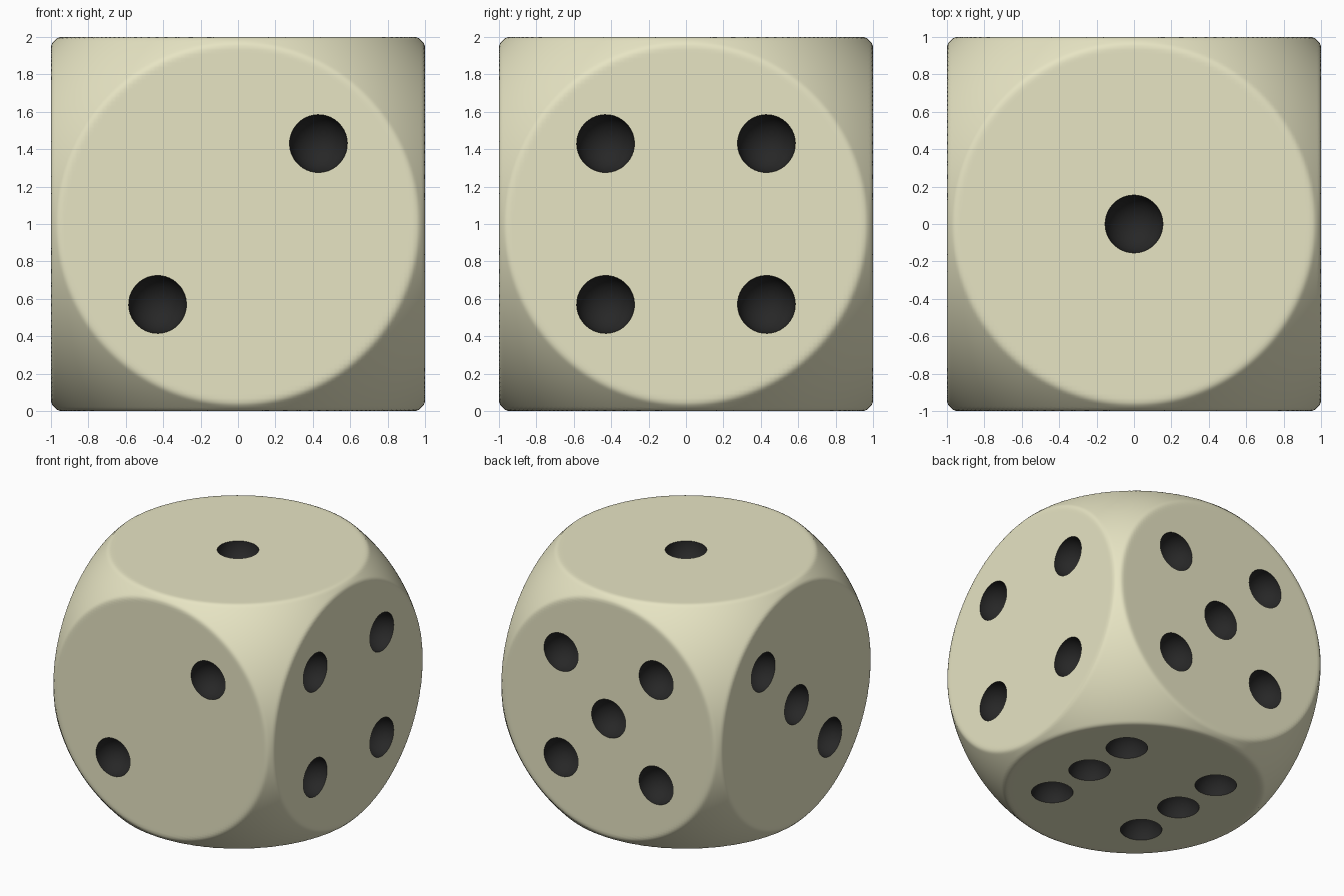
import bpy, bmesh, math
from mathutils import Vector, Matrix

if "Cube" in bpy.data.objects:
    bpy.data.objects.remove(bpy.data.objects["Cube"])

R_BALL, BLEND = 1.387, 0.012     # rounding sphere, softness of its crease
R_PIP, S = 0.155, 0.43           # pip radius, pip spacing


def material(name, rgb):
    m = bpy.data.materials.new(name)
    m.diffuse_color = (*rgb, 1)
    m.use_nodes = True
    m.node_tree.nodes["Principled BSDF"].inputs["Base Color"].default_value = m.diffuse_color
    return m


ivory = material("ivory", (0.80, 0.78, 0.55))
black = material("black", (0.02, 0.02, 0.02))


def make_object(name, bm):
    me = bpy.data.meshes.new(name)
    bm.to_mesh(me)
    bm.free()
    me.materials.append(ivory)
    me.materials.append(black)
    ob = bpy.data.objects.new(name, me)
    bpy.context.collection.objects.link(ob)
    return ob


# Body: cube intersected with a sphere, slightly blended at the crease
bm = bmesh.new()
bmesh.ops.create_cube(bm, size=2)
bmesh.ops.subdivide_edges(bm, edges=bm.edges[:], cuts=85, use_grid_fill=True)
for v in bm.verts:
    d = v.co.normalized()
    flat = 1 / max(abs(c) for c in d)
    h = max(BLEND - abs(flat - R_BALL), 0) / BLEND
    r = min(flat, R_BALL) - h * h * BLEND / 4
    v.co = d * r + Vector((0, 0, 1))
die = make_object("die_body", bm)

# Pips: (face normal, in-face u axis, in-face v axis, spots)
X, Y, Z = Vector((1, 0, 0)), Vector((0, 1, 0)), Vector((0, 0, 1))
one = [(0, 0)]
two = [(1, 1), (-1, -1)]
four = two + [(-1, 1), (1, -1)]
six = four + [(1, 0), (-1, 0)]
faces = [(Z, X, Y, one), (-Y, X, Z, two), (-X, Y, Z, two + one),
         (X, Y, Z, four), (Y, X, Z, four + one), (-Z, X, Y, six)]
bm = bmesh.new()
for n, u, v, spots in faces:
    turn = n.to_track_quat('Z', 'Y').to_matrix().to_4x4()
    for a, b in spots:
        pos = Z + n + u * a * S + v * b * S
        # small turn keeps the cutter off the body's grid lines
        bmesh.ops.create_uvsphere(
            bm, u_segments=40, v_segments=21, radius=R_PIP,
            matrix=Matrix.Translation(pos) @ turn @ Matrix.Rotation(0.03, 4, 'Z'))
for f in bm.faces:
    f.material_index = 1
    f.smooth = True
cutter = make_object("pip_cutter", bm)
cutter.hide_render = True

# Carve the pips
mod = die.modifiers.new("pips", 'BOOLEAN')
mod.operation = 'DIFFERENCE'
mod.solver = 'EXACT'
mod.material_mode = 'INDEX'
mod.object = cutter
bpy.context.view_layer.objects.active = die
die.select_set(True)
bpy.ops.object.modifier_apply(modifier=mod.name)
bpy.data.objects.remove(cutter)
bpy.ops.object.shade_smooth_by_angle(angle=math.radians(55))
